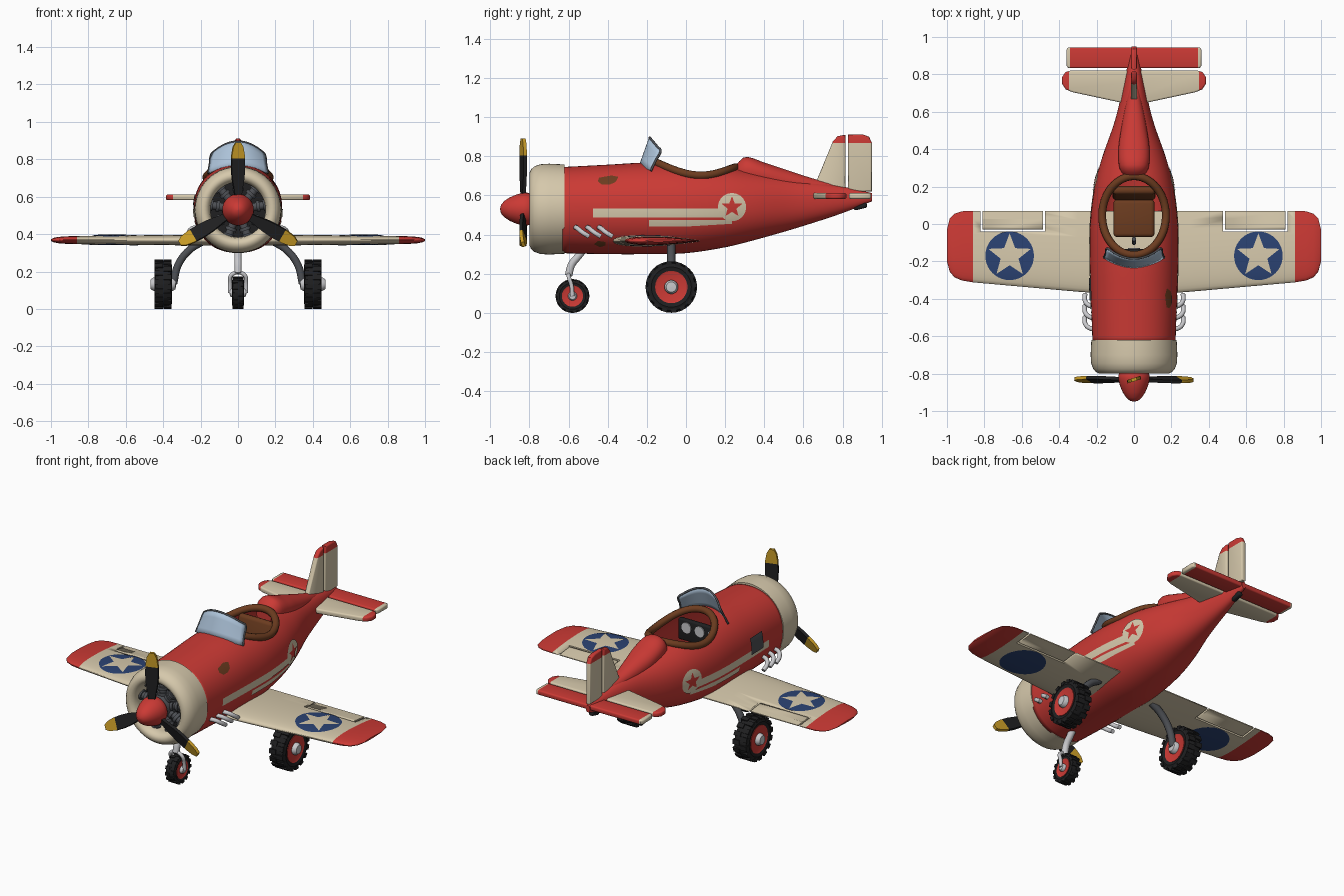
import bpy, bmesh, math
from mathutils import Matrix, Vector

if "Cube" in bpy.data.objects:
    bpy.data.objects.remove(bpy.data.objects["Cube"])

PALETTE = dict(red=(0.60, 0.042, 0.035), cream=(0.67, 0.58, 0.41), blue=(0.024, 0.055, 0.17),
               black=(0.014, 0.014, 0.015), brown=(0.15, 0.045, 0.014), yellow=(0.58, 0.33, 0.02),
               light_metal=(0.58, 0.58, 0.6), dark_metal=(0.075, 0.08, 0.09), glass=(0.42, 0.55, 0.70))
M = {}
for n, c in PALETTE.items():
    M[n] = bpy.data.materials.new(n)
    M[n].diffuse_color = (*c, 1)


def finish(name, bm, mats, angle=40, recalc=True):
    if recalc:
        bmesh.ops.recalc_face_normals(bm, faces=bm.faces)
    me = bpy.data.meshes.new(name)
    bm.to_mesh(me)
    bm.free()
    for m in mats:
        me.materials.append(M[m])
    ob = bpy.data.objects.new(name, me)
    bpy.context.collection.objects.link(ob)
    bpy.ops.object.select_all(action='DESELECT')
    ob.select_set(True)
    bpy.context.view_layer.objects.active = ob
    bpy.ops.object.shade_smooth_by_angle(angle=math.radians(angle))
    return ob


def apply(ob, kind, **settings):
    bpy.context.view_layer.objects.active = ob
    mod = ob.modifiers.new(kind, kind)
    for k, v in settings.items():
        setattr(mod, k, v)
    bpy.ops.object.modifier_apply(modifier=mod.name)


def cut(ob, cutter):
    apply(ob, 'BOOLEAN', object=cutter, operation='DIFFERENCE', solver='EXACT')
    bpy.data.objects.remove(cutter)


def paint(bm, co, no):
    """Split the mesh at a plane and give the far side the second colour."""
    co, no = Vector(co), Vector(no)
    bmesh.ops.bisect_plane(bm, geom=bm.verts[:] + bm.edges[:] + bm.faces[:], plane_co=co, plane_no=no)
    for f in bm.faces:
        if (f.calc_center_median() - co).dot(no) > 1e-5:
            f.material_index = 1


def prism(bm, pts, to3d, lo, hi):
    a = [bm.verts.new(to3d(u, v, lo)) for u, v in pts]
    b = [bm.verts.new(to3d(u, v, hi)) for u, v in pts]
    bm.faces.new(a)
    bm.faces.new(b)
    for i in range(len(pts)):
        j = (i + 1) % len(pts)
        bm.faces.new((a[i], a[j], b[j], b[i]))


def bridge(bm, rings, caps=(True, True)):
    rs = [[bm.verts.new(p) for p in r] for r in rings]
    n = len(rs[0])
    for a, b in zip(rs, rs[1:]):
        for i in range(n):
            bm.faces.new((a[i], a[(i + 1) % n], b[(i + 1) % n], b[i]))
    for r, c in zip((rs[0], rs[-1]), caps):
        if c:
            bm.faces.new(r)


def revolve(name, prof, centre, mat, axis='Y', n=48, angle=40):
    """Profile of (radius, offset along the axis), closed on itself."""
    bm = bmesh.new()
    rings = []
    for r, a in prof:
        circ = [(max(r, .0005) * math.cos(k * math.tau / n), max(r, .0005) * math.sin(k * math.tau / n)) for k in range(n)]
        rings.append([Vector(centre) + Vector((u, a, v) if axis == 'Y' else (a, u, v)) for u, v in circ])
    bridge(bm, rings)
    return finish(name, bm, [mat], angle)


def tube(name, pts, r, mat, cyclic=False):
    cu = bpy.data.curves.new(name, 'CURVE')
    cu.dimensions, cu.bevel_depth, cu.bevel_resolution = '3D', r, 3
    cu.resolution_u, cu.use_fill_caps = 6, True
    sp = cu.splines.new('BEZIER')
    sp.bezier_points.add(len(pts) - 1)
    for bp, p in zip(sp.bezier_points, pts):
        bp.co, bp.handle_left_type, bp.handle_right_type = p, 'AUTO', 'AUTO'
    sp.use_cyclic_u = cyclic
    cu.materials.append(M[mat])
    ob = bpy.data.objects.new(name, cu)
    bpy.context.collection.objects.link(ob)


def box(name, c, s, mat, bevel=.01, rx=0):
    bm = bmesh.new()
    bmesh.ops.create_cube(bm, size=1, matrix=Matrix.Translation(c) @ Matrix.Rotation(rx, 4, 'X') @ Matrix.Diagonal((*s, 1)))
    bmesh.ops.bevel(bm, geom=bm.edges[:], offset=bevel, segments=3, affect='EDGES', profile=.5)
    finish(name, bm, [mat])


def circle(c, r, n=40):
    return [(c[0] + r * math.cos(k * math.tau / n), c[1] + r * math.sin(k * math.tau / n)) for k in range(n)]


def star(c, r):
    return [(c[0] + q * math.sin(k * math.pi / 5), c[1] + q * math.cos(k * math.pi / 5))
            for k in range(10) for q in [r if k % 2 == 0 else r * .42]]


def decal(name, pts, mat, place, out):
    """Flat outline cut into a grid and laid on a curved surface."""
    bm = bmesh.new()
    bm.faces.new([bm.verts.new((u, v, 0)) for u, v in pts])
    bmesh.ops.triangulate(bm, faces=bm.faces[:])
    for ax in (0, 1):
        for k in range(-50, 51):
            co, no = Vector(), Vector()
            co[ax], no[ax] = k * .02 + .0003, 1
            bmesh.ops.bisect_plane(bm, geom=bm.verts[:] + bm.edges[:] + bm.faces[:], plane_co=co, plane_no=no)
    for v in bm.verts:
        v.co = place(v.co.x, v.co.y)
    bm.normal_update()
    if sum(f.normal.dot(Vector(out)) for f in bm.faces) < 0:
        bmesh.ops.reverse_faces(bm, faces=bm.faces[:])
    finish(name, bm, [mat], recalc=False)


# Fuselage sections: y, top, bottom, half width
HULL = [(-.63, .745, .305, .222), (-.4, .757, .30, .23), (-.2, .768, .30, .235), (0, .765, .305, .234), (.2, .748, .335, .21),
        (.35, .722, .372, .172), (.56, .685, .432, .10), (.8, .645, .51, .045), (.95, .612, .57, .013)]
FAIRING = [(.25, .75, .66, .05), (.3, .796, .65, .078), (.4, .768, .64, .083), (.5, .735, .61, .07), (.65, .686, .6, .042), (.78, .652, .6, .015)]
P = 2.2


def section(keys, y):
    i = max(k for k in range(len(keys) - 1) if k == 0 or keys[k][0] <= y)
    y0, y1 = keys[i][0], keys[i + 1][0]
    t, out = (y - y0) / (y1 - y0), []
    for c in (1, 2, 3):
        def slope(k):
            a, b = keys[max(k - 1, 0)], keys[min(k + 1, len(keys) - 1)]
            return (b[c] - a[c]) / (b[0] - a[0]) * (y1 - y0)
        out.append((2*t**3 - 3*t*t + 1) * keys[i][c] + (t**3 - 2*t*t + t) * slope(i)
                   + (3*t*t - 2*t**3) * keys[i + 1][c] + (t**3 - t*t) * slope(i + 1))
    return (out[0] + out[1]) / 2, (out[0] - out[1]) / 2, out[2]


def loft(name, keys, mat, rings, caps, n=56):
    bm, rs = bmesh.new(), []
    for k in range(rings + 1):
        y = keys[0][0] + (keys[-1][0] - keys[0][0]) * k / rings
        c, h, w = section(keys, y)
        rs.append([(w * math.copysign(abs(math.cos(a)) ** (2 / P), math.cos(a)), y,
                    c + h * math.copysign(abs(math.sin(a)) ** (2 / P), math.sin(a))) for a in [i * math.tau / n for i in range(n)]])
    bridge(bm, rs, caps)
    return finish(name, bm, [mat])


def hull_x(y, z, off=0.003):
    c, h, w = section(HULL, y)
    return w * max(0, 1 - abs((z - c) / h) ** P) ** (1 / P) + off


def hull_z(x, y):
    c, h, w = section(HULL, y)
    return c + h * max(0, 1 - abs(x / w) ** P) ** (1 / P)


# Hollow fuselage with an open cockpit
fuselage = loft('fuselage', HULL, 'red', 60, (False, True))
apply(fuselage, 'SOLIDIFY', thickness=.006, offset=-1)
rim = [(.17 * math.cos(a), .045 + .21 * math.sin(a)) for a in [k * math.tau / 40 for k in range(40)]]
bm = bmesh.new()
prism(bm, rim, lambda u, v, d: (u, v, d), .58, 1)
cut(fuselage, finish('cockpit_cutter', bm, ['red']))
tube('cockpit_rim', [(x, y, hull_z(x, y) + .004) for x, y in rim], .021, 'brown', True)
loft('headrest_fairing', FAIRING, 'red', 24, (True, True), 32)

# Cockpit interior
box('seat_cushion', (0, .03, .5), (.22, .2, .05), 'brown', .02)
box('seat_back', (0, .165, .6), (.23, .045, .24), 'brown', .02, -.15)
box('dashboard', (0, -.15, .63), (.30, .03, .13), 'black')
for x in (-.09, 0, .09):
    revolve('gauge', [(0, 0), (.032, 0), (.032, .008), (0, .008)], (x, -.137, .65), 'light_metal', n=20)
tube('control_stick', [(0, -.09, .38), (0, -.1, .5), (0, -.08, .6)], .012, 'dark_metal')

# Windshield panel and its frame
def pane(u, v):
    return (.16 * u * (1 - .12 * v), -.235 + .055 * u * u + .05 * v, .755 - .03 * u * u + v * (.14 - .035 * u * u))


bm = bmesh.new()
g = [[bm.verts.new(pane(i / 8 - 1, j / 4)) for i in range(17)] for j in range(5)]
for j in range(4):
    for i in range(16):
        bm.faces.new((g[j][i], g[j][i + 1], g[j + 1][i + 1], g[j + 1][i]))
apply(finish('windshield', bm, ['glass']), 'SOLIDIFY', thickness=.008, offset=0)
top = [pane(i / 8 - 1, 1) for i in range(17)]
tube('windshield_frame', [pane(-1, 0), pane(-1, .5)] + top + [pane(1, .5), pane(1, 0)], .006, 'dark_metal')

# Cowling, engine, spinner and propeller
HUB = (0, 0, .53)
revolve('cowling', [(.215, -.62), (.228, -.62), (.232, -.70), (.229, -.745), (.218, -.775), (.203, -.792), (.185, -.80),
                    (.167, -.795), (.153, -.778), (.147, -.75), (.15, -.66)], HUB, 'cream', n=56)
revolve('engine_bulkhead', [(0, -.68), (.2, -.68), (.2, -.66), (0, -.66)], HUB, 'black')
revolve('engine_crankcase', [(0, -.8), (.05, -.8), (.065, -.77), (.07, -.68), (0, -.68)], HUB, 'dark_metal', n=32)
bm = bmesh.new()
for k in range(9):
    turn = Matrix.Translation(HUB) @ Matrix.Rotation(k * math.tau / 9, 4, 'Y')
    for j in range(5):
        bmesh.ops.create_cone(bm, cap_ends=True, segments=14, radius1=.031 - .009 * (j % 2), radius2=.031 - .009 * (j % 2), depth=.018,
                              matrix=turn @ Matrix.Translation((0, -.725, .073 + .018 * j)))
finish('engine_cylinders', bm, ['dark_metal'])
revolve('spinner', [(0, -.95), (.022, -.945), (.042, -.928), (.06, -.9), (.075, -.865), (.084, -.83), (.084, -.81), (.078, -.795), (0, -.795)], HUB, 'red')
half = [(.016, .04), (.022, .1), (.034, .17), (.038, .23), (.036, .29), (.028, .335), (.014, .36)]
for k in range(3):
    bm = bmesh.new()
    prism(bm, half + [(-w, r) for w, r in reversed(half)], lambda u, v, d: (u, d, v), -.009, .009)
    paint(bm, (0, 0, .275), (0, 0, 1))
    bm.transform(Matrix.Translation((0, -.832, .53)) @ Matrix.Rotation(k * math.tau / 3, 4, 'Y') @ Matrix.Rotation(.3, 4, 'Z'))
    finish('propeller_blade', bm, ['black', 'yellow'])

# Wing: span, leading edge, trailing edge, half thickness
WING = [(0, -.385, .07, .030), (.3, -.362, .07, .028), (.86, -.312, .07, .022), (.92, -.302, .068, .020),
        (.96, -.285, .055, .017), (.985, -.255, .03, .012), (1.0, -.2, -.03, .005)]


def foil(t):
    return .1 + .9 * 2.6 * math.sqrt(t) * (1 - t)


TS = [(k / 14) ** 1.6 for k in range(15)]
def wing_ring(x, le, te, th):
    return ([(x, le + t * (te - le), .368 + th * foil(t)) for t in TS]
            + [(x, le + t * (te - le), .368 - th * foil(t)) for t in reversed(TS)])


def wing_z(x, y, s):
    f = abs(x) / .86
    le, th = -.385 + .073 * f, .030 - .008 * f
    return .368 + s * (th * foil((y - le) / (.07 - le)) + .003)


bm = bmesh.new()
bridge(bm, [wing_ring(-w[0], *w[1:]) for w in reversed(WING[1:])] + [wing_ring(*w) for w in WING])
for s in (-1, 1):
    paint(bm, (.86 * s, 0, 0), (s, 0, 0))
wing = finish('wing', bm, ['cream', 'red'])
for s in (-1, 1):
    bm = bmesh.new()   # aileron gap
    prism(bm, [(.475, .1), (.475, -.04), (.82, -.04), (.82, .1), (.809, .1), (.809, -.029), (.486, -.029), (.486, .1)],
          lambda u, v, d: (s * u, v, d), .2, .5)
    cut(wing, finish('gap_cutter', bm, ['cream']))
    c = (s * .665, -.17)
    for side in (1, -1):
        decal('wing_roundel', circle(c, .13), 'blue', lambda x, y: (x, y, wing_z(x, y, side)), (0, 0, side))
    decal('wing_star', star(c, .12), 'cream', lambda x, y: (x, y, wing_z(x, y, 1) + .003), (0, 0, 1))

    # Fuselage side markings
    def flank(off):
        return lambda y, z: (s * hull_x(y, z, off), y, z)
    out = (s, 0, 0)
    decal('upper_stripe', [(-.475, .488), (.19, .488), (.19, .533), (-.475, .533)], 'cream', flank(.003), out)
    decal('lower_stripe', [(-.19, .442), (.02, .442), (.02, .455), (.235, .455), (.235, .474), (-.19, .474)], 'cream', flank(.003), out)
    decal('side_roundel', circle((.235, .54), .072), 'cream', flank(.005), out)
    decal('side_star', star((.235, .54), .056), 'red', flank(.008), out)
    if s > 0:
        decal('upper_patch', [(-.45, .672), (-.43, .655), (-.39, .655), (-.36, .668), (-.345, .695), (-.38, .702), (-.42, .695), (-.445, .69)], 'brown', flank(.004), out)
        decal('lower_patch', [(-.47, .35), (-.44, .335), (-.41, .345), (-.41, .362), (-.45, .368)], 'brown', flank(.004), out)
    else:
        decal('side_vent', [(-.41, .51), (-.29, .51), (-.29, .61), (-.41, .61)], 'dark_metal', flank(.008), out)

    # Exhaust pipes
    for k in range(3):
        y = -.555 + .06 * k
        tube('exhaust_pipe', [(s * .2, y - .01, .437), (s * .24, y, .432), (s * .262, y + .025, .412), (s * .262, y + .06, .39)], .0125, 'light_metal')

    # Main gear leg
    tube('main_strut', [(s * .19, -.075, .36), (s * .26, -.075, .315), (s * .32, -.075, .235), (s * .345, -.075, .135)], .021, 'dark_metal')


# Wheels: tyre with tread blocks, coloured disc and axle
def wheel(c, r, w, blocks):
    c = Vector(c)
    revolve('tyre', [(r * .6, -w * .42), (r * .78, -w * .5), (r * .92, -w * .42), (r * .96, -w * .2), (r * .96, w * .2),
                     (r * .92, w * .42), (r * .78, w * .5), (r * .6, w * .42)], c, 'black', 'X')
    bm = bmesh.new()
    for k in range(blocks):
        for s in (-1, 1):
            bmesh.ops.create_cube(bm, size=1, matrix=Matrix.Translation(c) @ Matrix.Rotation((k + s * .25) * math.tau / blocks, 4, 'X')
                                  @ Matrix.Translation((s * w * .25, 0, r * .925)) @ Matrix.Diagonal((w * .46, r * .22, r * .15, 1)))
    finish('tyre_tread', bm, ['black'])
    revolve('wheel_disc', [(0, -w * .43), (r * .56, -w * .43), (r * .63, -w * .47), (r * .63, w * .47), (r * .56, w * .43), (0, w * .43)], c, 'red', 'X')
    revolve('wheel_hub', [(0, -w * .72), (r * .2, -w * .7), (r * .27, -w * .55), (r * .27, w * .55), (r * .2, w * .7), (0, w * .72)], c, 'light_metal', 'X', 24)


for s in (-1, 1):
    wheel((s * .40, -.075, .132), .131, .095, 16)
    tube('nose_fork', [(0, -.60, .2), (s * .038, -.597, .178), (s * .043, -.585, .14), (s * .043, -.58, .085)], .011, 'light_metal')
wheel((0, -.58, .086), .086, .062, 14)
tube('nose_strut', [(0, -.51, .34), (0, -.55, .29), (0, -.585, .245), (0, -.60, .19)], .02, 'light_metal')


# Tail surfaces with painted tips
def surface(name, pts, to3d, mats, planes):
    bm = bmesh.new()
    prism(bm, pts, to3d, -.015, .015)
    rims = [e for e in bm.edges if all(len(f.verts) != 4 or len(pts) == 4 for f in e.link_faces) or any(len(f.verts) > 4 for f in e.link_faces)]
    bmesh.ops.bevel(bm, geom=rims, offset=.009, segments=3, affect='EDGES', profile=.5)
    for co, no in planes:
        paint(bm, co, no)
    finish(name, bm, mats)


def mirrored(h):
    return h + [(-x, y) for x, y in reversed(h)]


def flat(u, v, d):
    return (u, v, .597 + d)


def upright(u, v, d):
    return (d, u, v)


def tips(x):
    return [((s * x, 0, 0), (s, 0, 0)) for s in (-1, 1)]


surface('stabiliser', mirrored([(.05, .645), (.33, .705), (.365, .72), (.385, .75), (.385, .785), (.367, .812), (.34, .82)]), flat, ['cream', 'red'], tips(.347))
surface('elevator', mirrored([(.35, .833), (.36, .845), (.362, .93), (.352, .945)]), flat, ['red', 'cream'], tips(.342))
crown = [((0, 0, .868), (0, 0, 1))]
surface('fin', [(.64, .63), (.665, .67), (.75, .875), (.775, .903), (.815, .91), (.815, .62)], upright, ['cream', 'red'], crown)
surface('rudder', [(.827, .62), (.827, .912), (.90, .912), (.935, .90), (.95, .868), (.95, .62)], upright, ['cream', 'red'], crown)
box('tail_skid', (0, .89, .545), (.03, .07, .03), 'black', .01, .25)

for m in bpy.data.materials:
    if m.users and not m.is_grease_pencil:
        m.use_nodes = True
        m.node_tree.nodes["Principled BSDF"].inputs["Base Color"].default_value = m.diffuse_color
